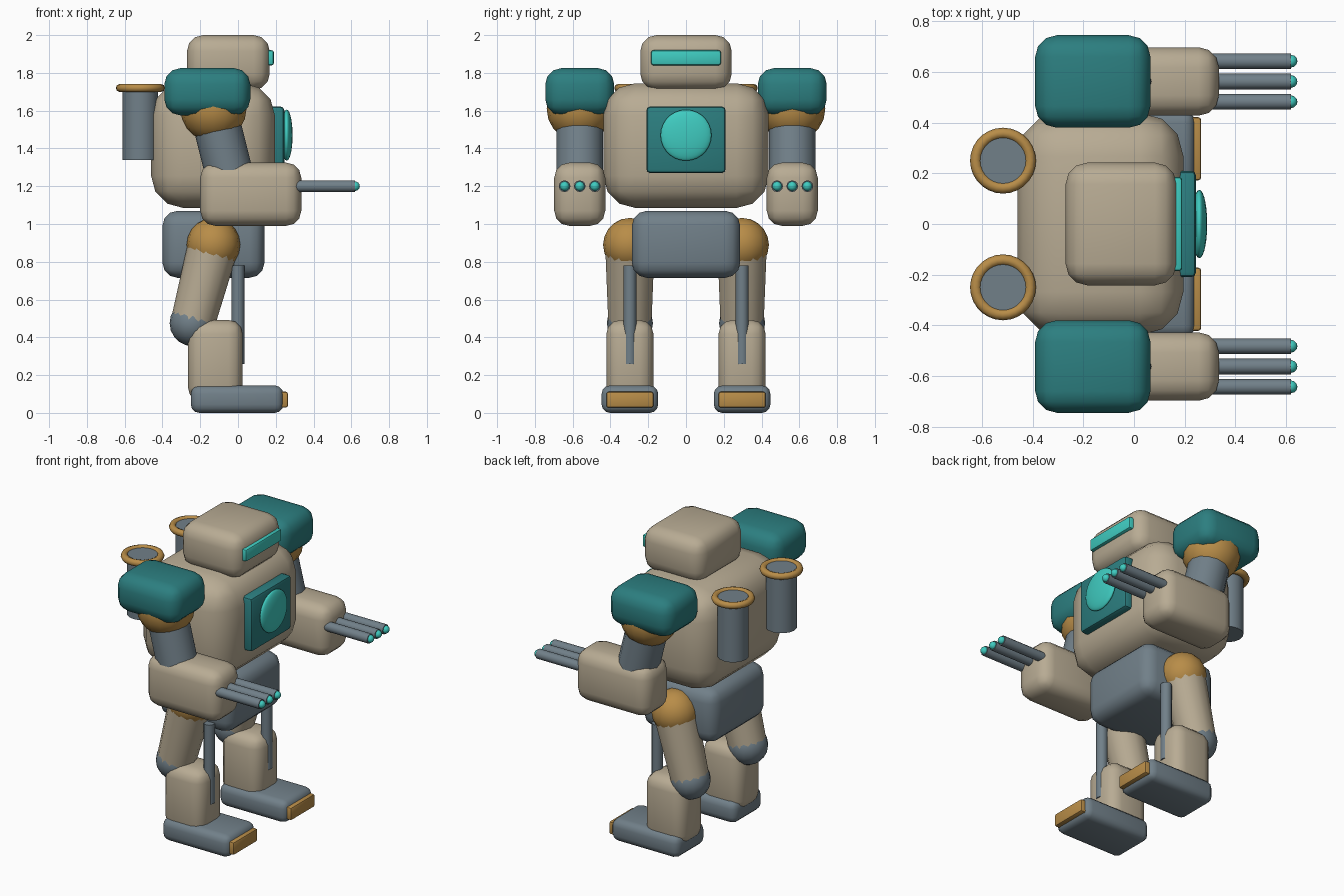
import bpy
import math
from mathutils import Vector

if "Cube" in bpy.data.objects:
    bpy.data.objects.remove(bpy.data.objects["Cube"])


def material(name, rgb):
    m = bpy.data.materials.new(name)
    m.diffuse_color = (*rgb, 1)
    m.use_nodes = True
    m.node_tree.nodes["Principled BSDF"].inputs["Base Color"].default_value = m.diffuse_color
    return m


BEIGE = material("beige armour", (0.48, 0.41, 0.295))
GREY = material("slate grey metal", (0.165, 0.215, 0.25))
OCHRE = material("ochre joint", (0.48, 0.265, 0.065))
TEAL = material("dark teal armour", (0.025, 0.21, 0.215))
GLOW = material("bright turquoise light", (0.05, 0.60, 0.53))


def finish(name, mat, angle=40):
    o = bpy.context.object
    o.name = name
    o.data.materials.append(mat)
    bpy.ops.object.shade_smooth_by_angle(angle=math.radians(angle))
    return o


def box(name, mat, x, y, z, bevel, segments=3):
    """Rounded box from (min, max) ranges on each axis."""
    ranges = (x, y, z)
    bpy.ops.mesh.primitive_cube_add(size=1, location=[(a + b) / 2 for a, b in ranges])
    o = bpy.context.object
    o.scale = [b - a for a, b in ranges]
    bpy.ops.object.transform_apply(location=False, rotation=False, scale=True)
    mod = o.modifiers.new("rounding", "BEVEL")
    mod.width, mod.segments, mod.limit_method = bevel, segments, "NONE"
    bpy.ops.object.modifier_apply(modifier=mod.name)
    return finish(name, mat)


def ball(name, mat, centre, radius, scale=(1, 1, 1), segments=16, rings=10):
    bpy.ops.mesh.primitive_uv_sphere_add(segments=segments, ring_count=rings,
                                         radius=radius, location=centre)
    bpy.context.object.scale = scale
    return finish(name, mat, 60)


def rod(name, mat, start, end, r1, r2=None, sides=14):
    """Cylinder or tapered tube between two points."""
    a, b = Vector(start), Vector(end)
    bpy.ops.mesh.primitive_cone_add(vertices=sides, radius1=r1, radius2=r2 or r1,
                                    depth=(b - a).length, location=(a + b) / 2)
    bpy.context.object.rotation_euler = (b - a).to_track_quat("Z", "Y").to_euler()
    return finish(name, mat)


def around(c, width):
    return (c - width / 2, c + width / 2)


# Body core
box("torso", BEIGE, (-0.46, 0.195), (-0.438, 0.438), (1.085, 1.745), 0.17)
box("pelvis", GREY, (-0.40, 0.14), (-0.287, 0.287), (0.715, 1.07), 0.08)

# Head and visor
box("head", BEIGE, (-0.27, 0.168), (-0.242, 0.242), (1.71, 2.0), 0.085)
box("visor", GLOW, (0.13, 0.19), (-0.185, 0.185), (1.84, 1.92), 0.012, 2)

# Chest plate and reactor light
box("chest_plate", TEAL, (0.16, 0.245), (-0.21, 0.21), (1.27, 1.622), 0.02, 2)
ball("chest_light", GLOW, (0.258, 0, 1.47), 0.135, (0.23, 1, 1), 28, 14)

for s, side in ((-1, "right"), (1, "left")):
    # Arm
    y = 0.5625 * s
    box(f"{side}_shoulder_pad", TEAL, (-0.39, 0.065), around(y, 0.365), (1.575, 1.825), 0.085)
    ball(f"{side}_shoulder_joint", OCHRE, (-0.13, y, 1.61), 0.175)
    rod(f"{side}_upper_arm", GREY, (-0.13, y, 1.6), (-0.03, y, 1.2), 0.126)
    box(f"{side}_forearm", BEIGE, (-0.20, 0.335), around(y, 0.27), (0.99, 1.325), 0.08)
    for i in (-1, 0, 1):
        by = y + 0.08 * i
        rod(f"{side}_gun_barrel", GREY, (0.25, by, 1.2), (0.62, by, 1.2), 0.031, sides=12)
        ball(f"{side}_muzzle_light", GLOW, (0.62, by, 1.2), 0.025, segments=12, rings=8)

    # Back launcher with rim
    y = 0.25 * s
    rod(f"{side}_launcher_tube", GREY, (-0.517, y, 1.34), (-0.517, y, 1.73), 0.094, sides=16)
    bpy.ops.mesh.primitive_torus_add(location=(-0.517, y, 1.72), major_radius=0.108,
                                     minor_radius=0.022, major_segments=28, minor_segments=8)
    finish(f"{side}_launcher_rim", OCHRE, 60)

    # Leg
    y = 0.297 * s
    hip, knee = (-0.13, y, 0.89), (-0.24, y, 0.475)
    ball(f"{side}_hip_joint", OCHRE, hip, 0.142)
    rod(f"{side}_thigh", BEIGE, knee, hip, 0.117, 0.134)
    ball(f"{side}_knee_joint", GREY, knee, 0.122)
    box(f"{side}_shin", BEIGE, (-0.265, 0.025), around(y, 0.25), (0.06, 0.492), 0.075)
    rod(f"{side}_leg_piston", GREY, (0.0, y, 0.26), (0.0, y, 0.78), 0.034, sides=12)
    box(f"{side}_foot", GREY, (-0.25, 0.24), around(y, 0.30), (0.0, 0.145), 0.045)
    box(f"{side}_toe_cap", OCHRE, (0.18, 0.265), around(y, 0.25), (0.028, 0.112), 0.012, 2)
